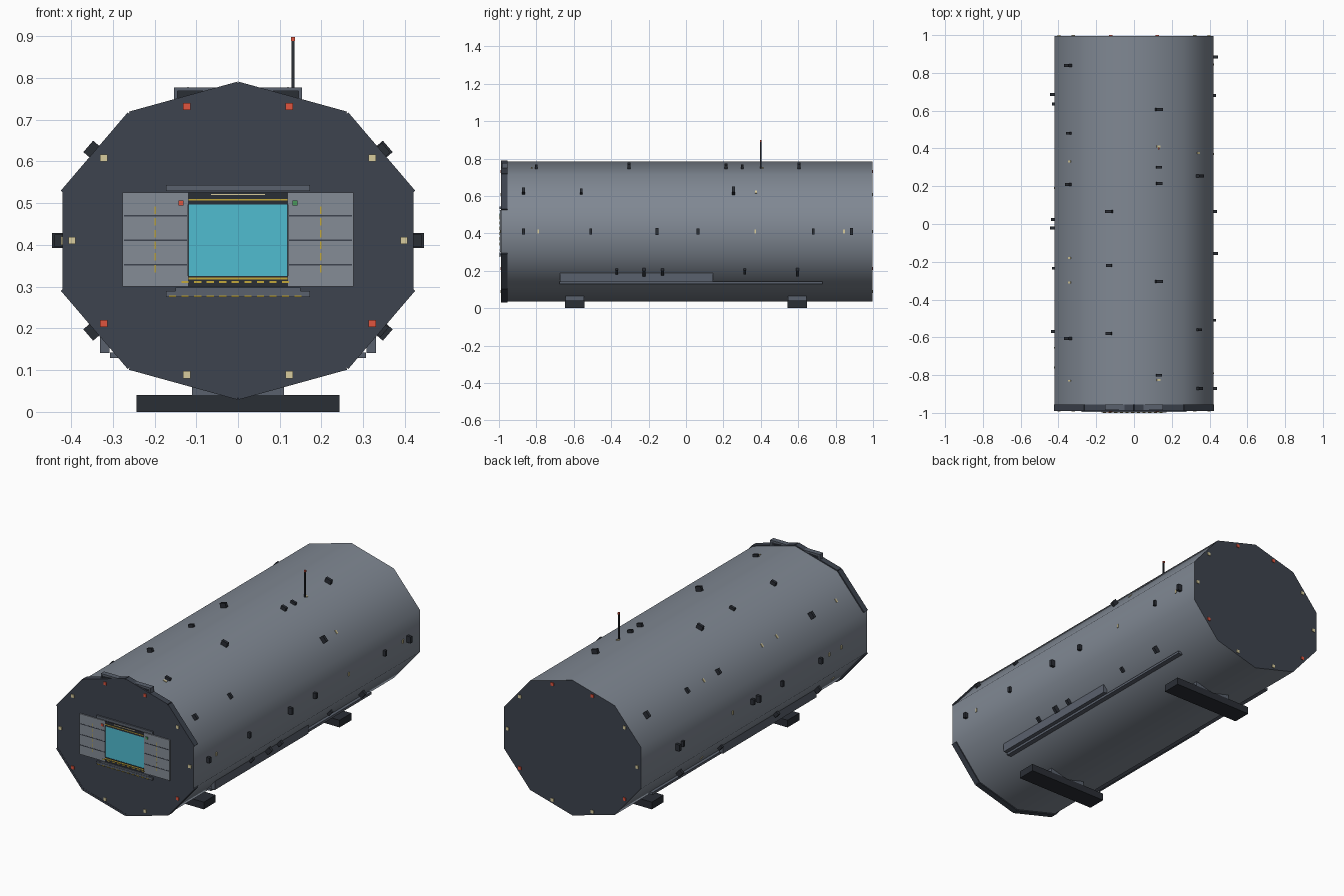
import bpy, bmesh, math
from mathutils import Matrix, Vector

if "Cube" in bpy.data.objects:
    bpy.data.objects.remove(bpy.data.objects["Cube"])

RX, RZ, CZ = 0.4416, 0.375, 0.41      # decagon radii and centre height
Y0, Y1 = -0.988, 0.996                # hull ends


def mat(name, hexcode):
    def lin(c):
        c /= 255
        return c / 12.92 if c < 0.04 else ((c + 0.055) / 1.055) ** 2.4
    m = bpy.data.materials.new(name)
    m.diffuse_color = [lin(int(hexcode[i:i + 2], 16)) for i in (0, 2, 4)] + [1]
    m.use_nodes = True
    m.node_tree.nodes["Principled BSDF"].inputs["Base Color"].default_value = m.diffuse_color
    return m


HULL = mat("hull_grey", "808893")
DARK = mat("dark_plate", "3d434e")
PANEL = mat("panel_grey", "858c96")
TRIM = mat("trim_grey", "5a616d")
BLACK = mat("black_metal", "2a2e35")
YELLOW = mat("warning_yellow", "c4a83a")
CYAN = mat("field_cyan", "50bcd0")
RED = mat("red_light", "e0553f")
CREAM = mat("cream_light", "d8cc9e")
GREEN = mat("green_light", "4a9a5a")


def finish(name, bm, *mats):
    me = bpy.data.meshes.new(name)
    bmesh.ops.recalc_face_normals(bm, faces=bm.faces)
    bm.to_mesh(me)
    bm.free()
    for m in mats:
        me.materials.append(m)
    ob = bpy.data.objects.new(name, me)
    bpy.context.collection.objects.link(ob)
    return ob


def boxes(name, items, m):
    """items: (x0, x1, y0, y1, z0, z1) extents or (centre, size, angle about y)"""
    bm = bmesh.new()
    for it in items:
        if len(it) == 6:
            c = [(it[i] + it[i + 1]) / 2 for i in (0, 2, 4)]
            s, a = [it[i + 1] - it[i] for i in (0, 2, 4)], 0
        else:
            c, s, a = it
        M = Matrix.Translation(c) @ Matrix.Rotation(a, 4, 'Y') @ Matrix.Diagonal((*s, 1))
        bmesh.ops.create_cube(bm, size=1, matrix=M)
    return finish(name, bm, m)


def both(x0, x1, *rest):
    return [(x0, x1, *rest), (-x1, -x0, *rest)]


def corner(deg, k=1):
    a = math.radians(deg)
    return Vector((k * RX * math.cos(a), 0, CZ + k * RZ * math.sin(a)))


def facet(deg):
    """centre, edge length and outward angle of the hull side facing deg"""
    a, b = corner(deg - 18), corner(deg + 18)
    d = b - a
    return (a + b) / 2, d.length, math.atan2(-d.x, d.z)


def on_facet(deg, y, size, lift=0.0):
    mid, _, ang = facet(deg)
    n = Vector((math.cos(ang), 0, math.sin(ang)))
    return (mid + n * lift + Vector((0, y, 0)), size, -ang)


# Ten-sided hull with dark end plates
bm = bmesh.new()
rings = []
for y in (Y0, Y1):
    rings.append([bm.verts.new(corner(18 + 36 * i) + Vector((0, y, 0))) for i in range(10)])
for i in range(10):
    j = (i + 1) % 10
    bm.faces.new((rings[0][i], rings[0][j], rings[1][j], rings[1][i]))
for r in rings:
    bm.faces.new(r).material_index = 1
hull = finish("hull", bm, HULL, DARK)
bpy.context.view_layer.objects.active = hull
hull.select_set(True)
bpy.ops.object.shade_smooth_by_angle(angle=math.radians(46))

# Rim plates around the front edge, open at the sides
boxes("front_rim", [on_facet(d, -0.972, (0.012, 0.034, facet(d)[1]))
                    for d in range(0, 360, 36) if d not in (0, 180)], DARK)

# Marker lights on both end plates
for name, m, degs in (("red_markers", RED, (72, 108, 216, 324)),
                      ("cream_markers", CREAM, (0, 36, 144, 180, 252, 288))):
    boxes(name, [(corner(d, 0.9) + Vector((0, y, 0)), (0.017, 0.008, 0.017), 0)
                 for d in degs for y in (Y0, Y1)], m)

# Hangar doors with seams and dashed guide lines
F = -0.985
boxes("hangar_doors", both(0.12, 0.277, -0.994, F, 0.3, 0.525), PANEL)
boxes("door_seams", [b for z in (0.352, 0.411, 0.47)
                     for b in both(0.122, 0.273, -0.9952, F, z - 0.002, z + 0.002)], DARK)
boxes("door_dashes", [b for i in range(6)
                      for b in both(0.196, 0.2, -0.996, F, 0.334 + i * 0.028, 0.352 + i * 0.028)], YELLOW)

# Force field opening with header and threshold
boxes("force_field", [(-0.119, 0.119, -0.992, F, 0.325, 0.498)], CYAN)
boxes("field_header", [(-0.12, 0.12, -0.994, F, 0.497, 0.526),
                       (-0.12, 0.12, -0.994, F, 0.3, 0.326)], BLACK)
boxes("header_stripe", [(-0.118, 0.118, -0.9955, F, 0.506, 0.51),
                        (-0.118, 0.118, -0.9955, F, 0.317, 0.322)], YELLOW)
boxes("header_lamp", [(-0.065, 0.065, -0.996, F, 0.519, 0.522)], CREAM)
boxes("door_hood", [(-0.172, 0.172, -0.996, F, 0.529, 0.544)], TRIM)
boxes("landing_sill", [(-0.172, 0.172, -0.998, F, 0.275, 0.289),
                       (-0.15, 0.15, -0.996, F, 0.289, 0.298)], TRIM)
boxes("sill_dashes", [(-0.165 + i * 0.03, -0.148 + i * 0.03, -1.0, F, 0.275, 0.279) for i in range(11)]
      + [(-0.135 + i * 0.03, -0.118 + i * 0.03, -0.9965, F, 0.309, 0.313) for i in range(9)], YELLOW)
boxes("port_lamp", [(-0.142, -0.13, -0.998, F, 0.494, 0.506)], RED)
boxes("starboard_lamp", [(0.13, 0.142, -0.998, F, 0.494, 0.506)], GREEN)

# Control gallery peeking over the front rim
boxes("gallery_frame", [(-0.153, 0.153, -0.984, -0.955, 0.768, 0.777)]
      + both(0.145, 0.153, -0.984, -0.955, 0.74, 0.77), TRIM)
boxes("gallery_window", [(-0.146, 0.146, -0.98, -0.958, 0.74, 0.769)], BLACK)

# Support feet
boxes("foot_pads", [(-0.243, 0.243, y - 0.052, y + 0.052, 0, 0.04) for y in (-0.595, 0.595)], BLACK)
boxes("foot_pedestals", [(-0.11, 0.11, y - 0.05, y + 0.05, 0.03, 0.1) for y in (-0.595, 0.595)], TRIM)

# Side conduits and rails
boxes("side_conduits", both(0.308, 0.33, -0.675, 0.145, 0.141, 0.195), TRIM)
boxes("side_rails", both(0.28, 0.307, -0.675, 0.73, 0.129, 0.142), TRIM)

# Mast with red tip
boxes("mast", [(0.128, 0.135, 0.3965, 0.4035, 0.74, 0.89)], BLACK)
boxes("mast_tip", [(0.127, 0.136, 0.3955, 0.4045, 0.888, 0.898)], RED)

# Small fittings scattered over the hull sides, keyed by facet direction
fittings = {
    72: (0.605, 0.3, 0.215, -0.305, -0.8),
    36: (0.255, -0.56, -0.87),
    0: (0.885, 0.68, 0.065, -0.155, -0.51, -0.87),
    324: (0.595, 0.315, -0.125, -0.225, -0.37),
    108: (0.065, -0.22, -0.58),
    144: (0.84, 0.48, 0.21, -0.605),
    180: (0.685, 0.635, 0.025, -0.02, -0.235, -0.57),
    216: (0.55, 0.19, -0.3, -0.66)}
sizes = ((0.05, 0.016, 0.036), (0.03, 0.014, 0.03), (0.04, 0.016, 0.03))
boxes("hull_fittings", [on_facet(d, y, sizes[i % 3]) for d, ys in fittings.items()
                        for i, y in enumerate(ys)], BLACK)

# Small lit portholes
ports = {72: (0.41, -0.825), 36: (0.375,), 0: (0.845, 0.37, -0.79), 144: (0.33, -0.18, -0.31, -0.83),
         180: (0.19, -0.655, -0.76), 216: (-0.8, 0.35)}
boxes("portholes", [on_facet(d, y, (0.008, 0.01, 0.02)) for d, ys in ports.items() for y in ys], CREAM)
